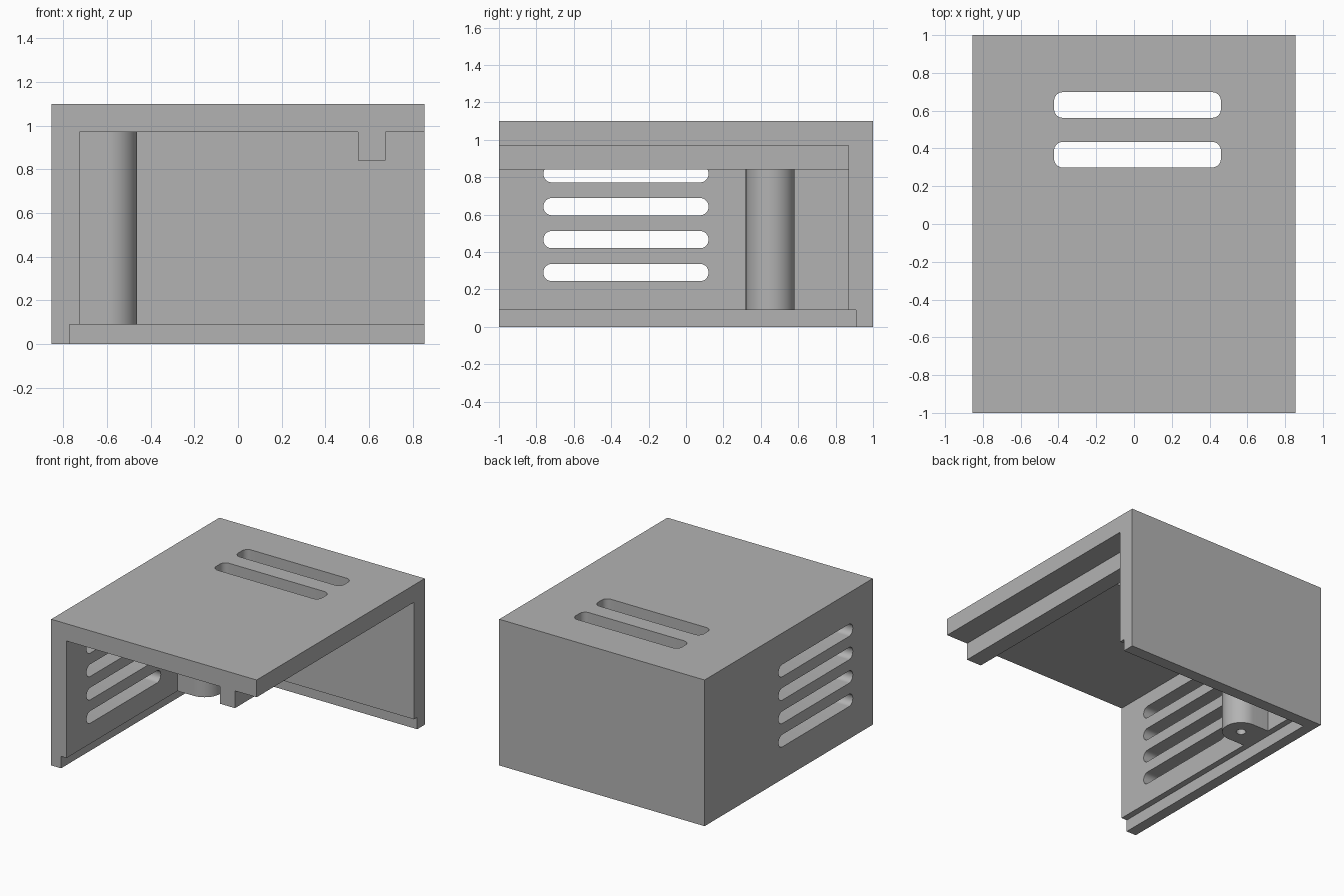
import bpy
import bmesh
from math import sin, cos, pi, radians

cube = bpy.data.objects.get("Cube")
if cube:
    bpy.data.objects.remove(cube, do_unlink=True)

grey = bpy.data.materials.new("plain grey")
grey.use_nodes = True
colour = (0.45, 0.45, 0.45, 1)
grey.diffuse_color = colour
grey.node_tree.nodes["Principled BSDF"].inputs["Base Color"].default_value = colour


def prism(name, outline, axis, lo, hi):
    """Extrude a 2D outline along an axis; the outline uses the other two axes in order."""
    def place(p, h):
        co = list(p)
        co.insert("xyz".index(axis), h)
        return co
    bm = bmesh.new()
    face = bm.faces.new([bm.verts.new(place(p, lo)) for p in outline])
    top = bmesh.ops.extrude_face_region(bm, geom=[face])
    shift = place((0, 0), hi - lo)
    bmesh.ops.translate(bm, vec=shift,
                        verts=[v for v in top["geom"] if isinstance(v, bmesh.types.BMVert)])
    bmesh.ops.recalc_face_normals(bm, faces=bm.faces)
    mesh = bpy.data.meshes.new(name)
    bm.to_mesh(mesh)
    bm.free()
    mesh.materials.append(grey)
    obj = bpy.data.objects.new(name, mesh)
    bpy.context.collection.objects.link(obj)
    return obj


def rect(a0, a1, b0, b1):
    return [(a0, b0), (a1, b0), (a1, b1), (a0, b1)]


def arc(a, b, r, start, end, steps):
    angles = [radians(start + (end - start) * i / steps) for i in range(steps + 1)]
    return [(a + r * cos(t), b + r * sin(t)) for t in angles]


def rounded(a0, a1, b0, b1, r):
    corners = [(a1 - r, b1 - r), (a0 + r, b1 - r), (a0 + r, b0 + r), (a1 - r, b0 + r)]
    return [p for i, c in enumerate(corners) for p in arc(*c, r, 90 * i, 90 * i + 90, 8)]


def combine(target, tool, operation):
    mod = target.modifiers.new(operation, "BOOLEAN")
    mod.operation = operation
    mod.solver = "EXACT"
    mod.object = tool
    bpy.context.view_layer.objects.active = target
    bpy.ops.object.modifier_apply(modifier=mod.name)
    bpy.data.objects.remove(tool, do_unlink=True)


# Outer block
X, WALL, LIP = 0.855, -0.727, -0.773
cover = prism("vented_cover", rect(-X, X, -1, 1), "z", 0, 1.1)

# Cavity, open at the front and one side, leaving a rib under the roof
CEIL, RIB, LEDGE = 0.97, 0.84, 0.09
cavity = [(WALL, 0.05), (1, 0.05), (1, CEIL), (0.675, CEIL), (0.675, RIB),
          (0.55, RIB), (0.55, CEIL), (WALL, CEIL)]
combine(cover, prism("cavity", cavity, "y", -1.2, 0.87), "DIFFERENCE")

# Stepped rebate along the lower edge
combine(cover, prism("rebate", rect(LIP, 1, -1.2, 0.91), "z", -0.1, LEDGE), "DIFFERENCE")

# Screw post joined to the side wall
px, py, pr = -0.593, 0.45, 0.131
post = [(-0.75, py - pr)] + arc(px, py, pr, -90, 90, 32) + [(-0.75, py + pr)]
combine(cover, prism("screw_post", post, "z", LEDGE, 1.02), "UNION")
hole = arc(px, py, 0.034, 0, 345, 23)
combine(cover, prism("screw_hole", hole, "z", 0, 0.6), "DIFFERENCE")

# Side vents
for i in range(4):
    z = 0.29 + 0.176 * i
    slot = rounded(-0.762, 0.12, z - 0.046, z + 0.046, 0.044)
    combine(cover, prism("side_vent", slot, "x", -1, -0.7), "DIFFERENCE")

# Roof vents
for y in (0.367, 0.63):
    slot = rounded(-0.423, 0.46, y - 0.068, y + 0.068, 0.046)
    combine(cover, prism("roof_vent", slot, "z", 0.9, 1.2), "DIFFERENCE")

# Smooth rounded walls, sharp edges kept
bpy.ops.object.select_all(action="DESELECT")
cover.select_set(True)
bpy.context.view_layer.objects.active = cover
bpy.ops.object.shade_smooth_by_angle(angle=pi / 6)
